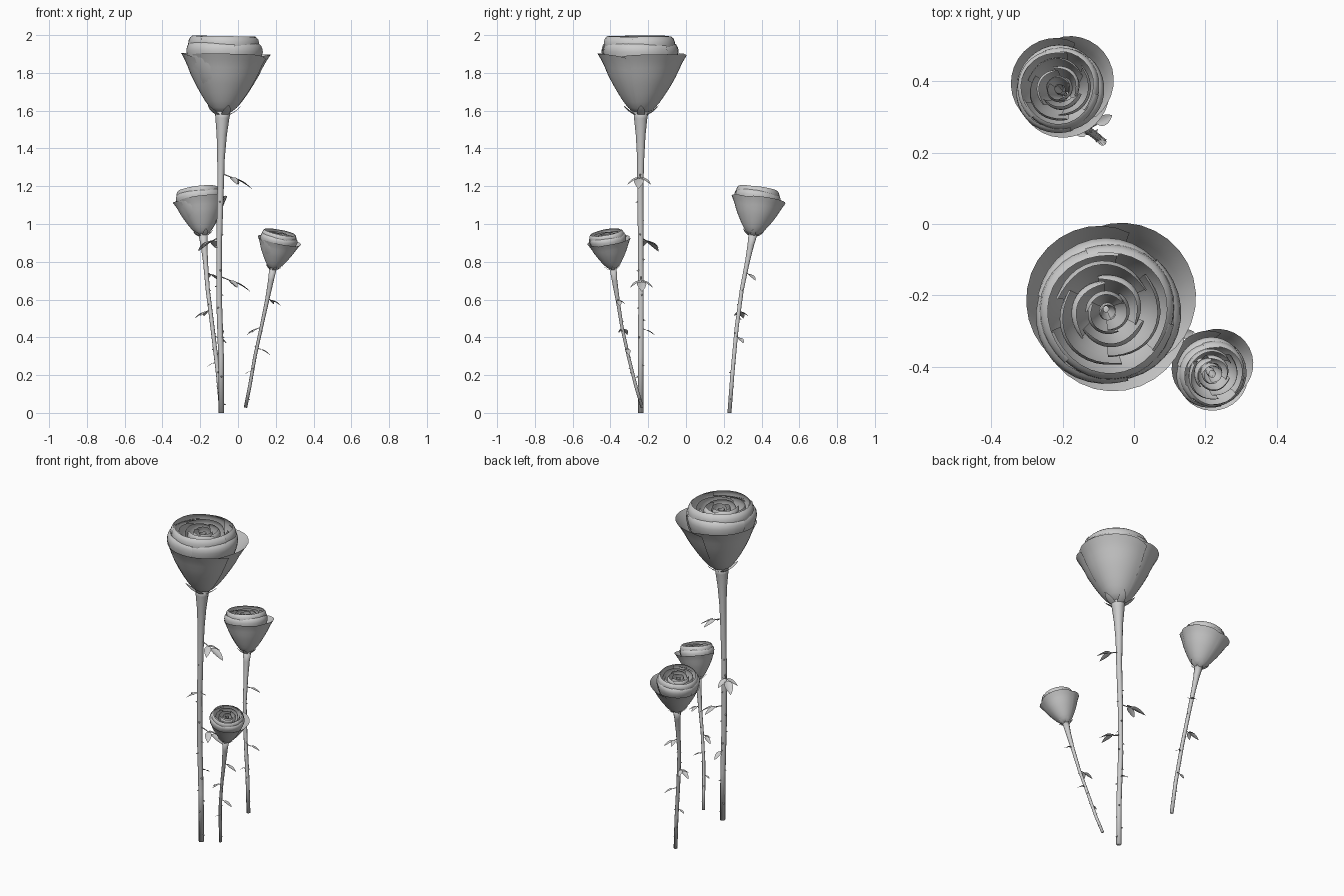
import bpy, bmesh, math, random
from mathutils import Vector, Matrix

if "Cube" in bpy.data.objects:
    bpy.data.objects.remove(bpy.data.objects["Cube"])

random.seed(4)


def finish(bm, name, smooth=True):
    me = bpy.data.meshes.new(name)
    bm.to_mesh(me)
    bm.free()
    ob = bpy.data.objects.new(name, me)
    bpy.context.collection.objects.link(ob)
    for p in me.polygons:
        p.use_smooth = smooth
    return ob


def lerp_list(pts, t):
    f = max(0, min(t, 1)) * (len(pts) - 1)
    i = min(int(f), len(pts) - 2)
    return Vector(pts[i]).lerp(Vector(pts[i + 1]), f - i)


def grid(bm, nu, nv, fn):
    vs = [[bm.verts.new(fn(i / nu, j / nv)) for i in range(nu + 1)] for j in range(nv + 1)]
    for j in range(nv):
        for i in range(nu):
            bm.faces.new((vs[j][i], vs[j][i + 1], vs[j + 1][i + 1], vs[j + 1][i]))


def tube(bm, pts, radii, n=10):
    rings = []
    for k, p in enumerate(pts):
        d = Vector(pts[min(k + 1, len(pts) - 1)]) - Vector(pts[max(k - 1, 0)])
        q = Vector((0, 0, 1)).rotation_difference(d)
        rings.append([bm.verts.new(Vector(p) + q @ Vector((math.cos(a) * radii[k], math.sin(a) * radii[k], 0)))
                      for a in [2 * math.pi * i / n for i in range(n)]])
    for a, b in zip(rings, rings[1:]):
        for i in range(n):
            bm.faces.new((a[i], a[(i + 1) % n], b[(i + 1) % n], b[i]))
    bm.faces.new(rings[0][::-1])
    bm.faces.new(rings[-1])


def petal(bm, M, phi, span, prof, drop=0.12, spiral=0.03, off=(0, 0)):
    # partial shell of revolution whose top edge rounds down at both sides
    def fn(u, v):
        s = 2 * u - 1
        t = v * (1 - drop * abs(s) ** 4)
        r, z = lerp_list(prof, t)
        r *= 1 + spiral * s + 0.03 * v * math.cos(s * 3)
        a = phi + s * span / 2
        return M @ Vector((r * math.cos(a) + off[0] * v, r * math.sin(a) + off[1] * v, z))
    grid(bm, 14, 9, fn)


# petal layers: name, count, span in degrees, profile (radius, height), edge drop
LAYERS = [
    ("outer_petals", 3, 145, [(.03, 0), (.058, .01), (.098, .06), (.14, .125), (.18, .20), (.205, .26), (.235, .312)], .08),
    ("second_petals", 3, 150, [(.03, .02), (.10, .09), (.16, .19), (.19, .27), (.202, .325), (.196, .355), (.18, .368)], .07),
    ("third_petals", 3, 150, [(.03, .03), (.10, .11), (.15, .21), (.178, .30), (.188, .355), (.183, .39), (.165, .405)], .06),
    ("fourth_petals", 3, 135, [(.03, .05), (.07, .13), (.11, .23), (.135, .31), (.142, .36), (.132, .385)], .1),
    ("fifth_petals", 3, 130, [(.02, .06), (.05, .15), (.08, .25), (.098, .33), (.098, .37), (.085, .385)], .12),
    ("inner_petals", 3, 150, [(.015, .08), (.03, .18), (.05, .28), (.06, .34), (.05, .378)], .12),
    ("heart_petals", 2, 230, [(.008, .1), (.015, .2), (.024, .3), (.02, .365)], .12),
]


def leaf(bm, base, az, length, width, slope):
    d = Vector((math.cos(az), math.sin(az), 0))
    side = Vector((-d.y, d.x, 0))

    def fn(u, v):
        s = 2 * u - 1
        w = width / 2 * math.sin(math.pi * v ** 0.8) ** 0.8 if 0 < v < 1 else 0.0004
        z = -slope * length * v - 0.15 * length * v * v + abs(s) * w * 0.3
        return base + d * (length * v) + side * (s * w) + Vector((0, 0, z))
    grid(bm, 4, 7, fn)


def point_at(path, z):
    for a, b in zip(path, path[1:]):
        if a[2] <= z <= b[2]:
            return Vector(a).lerp(Vector(b), (z - a[2]) / (b[2] - a[2]))
    return Vector(path[-1])


def rose(tag, path, radii, axis, scale, sprays, thorns):
    # stem
    bm = bmesh.new()
    tube(bm, path, radii)
    finish(bm, tag + "_stem")
    # bloom
    q = Vector((0, 0, 1)).rotation_difference(Vector(axis)).to_matrix().to_4x4()
    M = Matrix.Translation(Vector(path[-1]) - Vector(axis) * 0.01 * scale) @ q @ Matrix.Scale(scale, 4)
    for k, (name, n, span, prof, drop) in enumerate(LAYERS):
        bm = bmesh.new()
        off = (.012, .012) if k == 0 else (0, -.01)
        for i in range(n):
            petal(bm, M, k * 1.1 + 2 * math.pi * i / n + .5, math.radians(span), prof, drop, .03 if k < 3 else .09, off)
        finish(bm, tag + "_" + name)
    # sepals hugging the base of the bloom
    bm = bmesh.new()
    for i in range(5):
        a = 2 * math.pi * i / 5

        def fn(u, v):
            r, z = lerp_list([(.04, -.01), (.066, .006), (.085, .025), (.098, .04)], v)
            b = a + (2 * u - 1) * .5 * (1.02 - v)
            return M @ Vector((r * math.cos(b), r * math.sin(b), z))
        grid(bm, 4, 4, fn)
    finish(bm, tag + "_sepals")
    # leaf sprays: height, azimuth, stalk length, leaflet length, leaflet count
    bm = bmesh.new()
    for z, az, stalk, size, count in sprays:
        az = math.radians(az)
        p = point_at(path, z)
        d = Vector((math.cos(az), math.sin(az), -.4))
        e = p + d * stalk
        tube(bm, [p, p.lerp(e, .5), e], [.004 * scale ** .5, .003 * scale ** .5, .002], 5)
        leaf(bm, e, az, size, size * .58, .45)
        for s in (1, -1)[:count - 1]:
            leaf(bm, p.lerp(e, .75), az + s * 1.05, size * .8, size * .45, .4)
    finish(bm, tag + "_leaves")
    # thorns
    bm = bmesh.new()
    z0, z1 = path[0][2] + .04, path[-1][2] * .72
    for i in range(thorns):
        z = z0 + (z1 - z0) * (i + random.random() * .6) / thorns
        a = i * 2.4
        d = Vector((math.cos(a), math.sin(a), -.25))
        s = scale ** .6
        p = point_at(path, z) + d * radii[0] * .8
        tube(bm, [p, p + d * .013 * s], [.006 * s, .0005], 5)
    finish(bm, tag + "_thorns", False)


rose("tall_rose",
     [(-.088, -.24, 0), (-.09, -.24, .3), (-.1, -.238, .6), (-.1, -.24, .9), (-.092, -.242, 1.2),
      (-.09, -.24, 1.35), (-.086, -.24, 1.47), (-.083, -.24, 1.56), (-.08, -.238, 1.6)],
     [.015, .015, .015, .015, .017, .02, .027, .037, .042], (.02, .0, 1), 1.0,
     [(1.27, -4, .075, .09, 3), (.93, 140, .06, .085, 3), (.725, 2, .08, .085, 3), (.45, 85, .025, .055, 1)], 16)

rose("middle_rose",
     [(-.088, .23, 0), (-.105, .245, .2), (-.135, .268, .45), (-.16, .295, .65), (-.172, .325, .8),
      (-.18, .343, .89), (-.185, .355, .95)],
     [.011, .011, .011, .011, .013, .018, .025], (-.12, .14, 1), .61,
     [(.745, 40, .03, .055, 2), (.545, 165, .03, .055, 3), (.41, 30, .03, .05, 1), (.27, 180, .02, .03, 1)], 9)

rose("short_rose",
     [(.04, -.232, .03), (.062, -.265, .14), (.09, -.305, .3), (.125, -.34, .46), (.155, -.362, .6),
      (.174, -.378, .7), (.186, -.387, .77)],
     [.009, .009, .009, .009, .011, .015, .02], (.2, -.17, 1), .49,
     [(.605, 10, .025, .05, 2), (.455, 160, .03, .05, 2), (.345, 10, .02, .05, 1), (.225, 185, .015, .025, 1)], 7)
